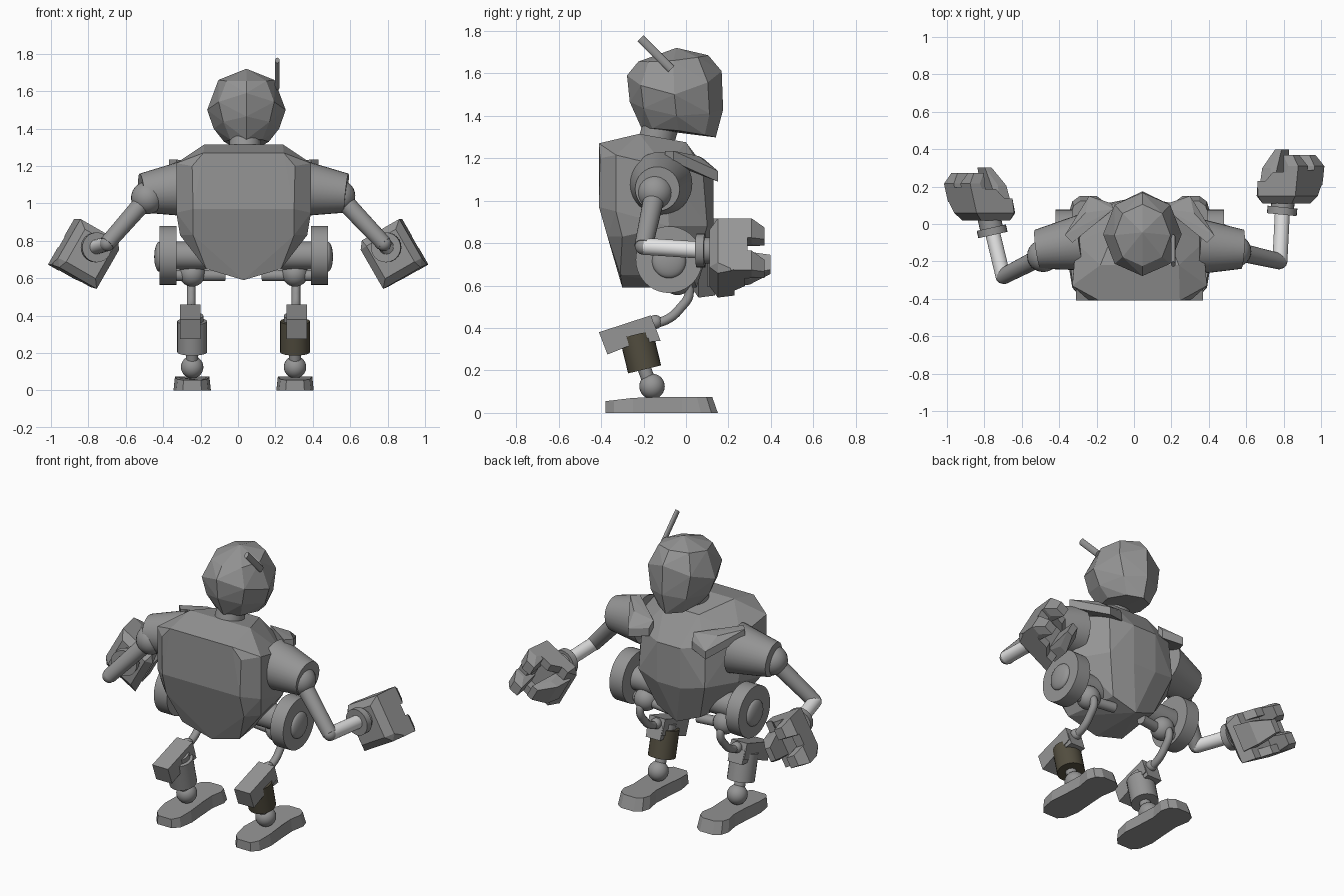
import bpy, bmesh, math
from mathutils import Vector, Matrix

cube = bpy.data.objects.get("Cube")
if cube:
    bpy.data.objects.remove(cube, do_unlink=True)


def material(name, rgb):
    m = bpy.data.materials.new(name)
    m.use_nodes = True
    m.diffuse_color = (*rgb, 1)
    m.node_tree.nodes["Principled BSDF"].inputs["Base Color"].default_value = (*rgb, 1)
    return m


GREY = material("steel grey", (0.3, 0.3, 0.3))
WHITE = material("pale white", (0.8, 0.8, 0.8))
BROWN = material("dark brown", (0.085, 0.075, 0.05))
CX = 0.03  # body centre line


def finish(name, bm, mat=GREY, smooth=False):
    bmesh.ops.recalc_face_normals(bm, faces=bm.faces)
    me = bpy.data.meshes.new(name)
    bm.to_mesh(me)
    bm.free()
    me.materials.append(mat)
    if smooth:
        for p in me.polygons:
            p.use_smooth = True
        me.set_sharp_from_angle(angle=math.radians(35))
    ob = bpy.data.objects.new(name, me)
    bpy.context.collection.objects.link(ob)
    return ob


def hull(name, pts, mat=GREY):
    bm = bmesh.new()
    for p in pts:
        bm.verts.new(p)
    res = bmesh.ops.convex_hull(bm, input=bm.verts)
    junk = [g for g in res["geom_interior"] if isinstance(g, bmesh.types.BMVert)]
    bmesh.ops.delete(bm, geom=junk, context='VERTS')
    bmesh.ops.dissolve_limit(bm, angle_limit=0.06, verts=bm.verts, edges=bm.edges)
    return finish(name, bm, mat)


def rod(name, a, b, r1, r2=None, mat=GREY, sides=24):
    a, b = Vector(a), Vector(b)
    d = b - a
    bm = bmesh.new()
    m = Matrix.Translation((a + b) / 2) @ d.to_track_quat('Z', 'Y').to_matrix().to_4x4()
    bmesh.ops.create_cone(bm, cap_ends=True, segments=sides, radius1=r1,
                          radius2=r1 if r2 is None else r2, depth=d.length, matrix=m)
    return finish(name, bm, mat, True)


def ball(name, c, r, squash=1):
    bm = bmesh.new()
    m = Matrix.Translation(c) @ Matrix.Diagonal((squash, 1, 1, 1))
    bmesh.ops.create_uvsphere(bm, u_segments=24, v_segments=14, radius=r, matrix=m)
    return finish(name, bm, GREY, True)


def tube(name, pts, r):
    cu = bpy.data.curves.new(name, 'CURVE')
    cu.dimensions = '3D'
    cu.bevel_depth = r
    cu.bevel_resolution = 3
    cu.use_fill_caps = True
    s = cu.splines.new('BEZIER')
    s.bezier_points.add(len(pts) - 1)
    for bp, p in zip(s.bezier_points, pts):
        bp.co = p
        bp.handle_left_type = bp.handle_right_type = 'AUTO'
    cu.materials.append(GREY)
    ob = bpy.data.objects.new(name, cu)
    bpy.context.collection.objects.link(ob)


# Head: faceted rings of eight points
head = [(0.045, -0.045, 1.72)]
for rx, cy, ry, z, tilt, wave in [(.15, -.06, .165, 1.66, .015, .01),
                                  (.21, -.055, .223, 1.5, .01, .1),
                                  (.175, -.045, .22, 1.4, -.018, .047),
                                  (.12, -.035, .175, 1.33, -.022, -.01)]:
    for i in range(8):
        c, s = math.cos(i * math.pi / 4), math.sin(i * math.pi / 4)
        head.append((.045 + rx * c, cy + ry * s, z + tilt * s + wave * s * s))
hull("head", head)
rod("neck", (.035, -.15, 1.25), (.04, -.11, 1.38), .085)
antenna = rod("antenna", (0, -.07, 1.62), (0, -.215, 1.765), .02, sides=12)
antenna.scale.x = 0.6
antenna.location.x = 0.21

# Torso: mirrored faceted shell
half = [(.215, -.41, 1.27), (.275, -.405, 1.2), (.36, -.33, 1.215), (.27, -.41, .97),
        (.36, -.33, .95), (.34, -.3, .83), (.27, -.37, .83), (.2, -.31, .65),
        (0, -.3, .59), (.21, -.22, 1.315), (.12, 0, 1.275), (.34, -.1, 1.16),
        (.34, -.08, .88), (.22, .08, 1.13), (.23, .1, .88), (.08, .13, 1.1),
        (.08, .13, .85), (.15, .03, .65), (0, .05, .59)]
hull("torso", [(CX + s * x, y, z) for s in (-1, 1) for x, y, z in half])


def hand(side, wrist, axis):
    """Cupped claw; u runs out from the wrist, v and w span the palm."""
    u = Vector(axis).normalized()
    v, w = Vector((side * .5, 0, -.87)), Vector((side * .87, 0, .5))
    o = Vector(wrist)

    def block(name, layers):
        hull(name, [o + u * d + v * b + w * c
                    for d, v0, v1, w0, w1 in layers for b in (v0, v1) for c in (w0, w1)])

    tag = "left" if side > 0 else "right"
    block(tag + "_palm", [(0, -.1, .1, -.09, .09), (.04, -.14, .1, -.1, .13),
                          (.04, -.1, .14, -.13, .1), (.12, -.14, .14, -.11, .13)])
    block(tag + "_knuckles", [(.1, -.14, .14, .05, .13), (.18, -.13, .13, .07, .13)])
    for sg, n in ((-1, "upper"), (1, "lower")):
        lo, hi = sorted((sg * .035, sg * .14))
        block(f"{tag}_{n}_finger", [(.12, lo, hi, .05, .13), (.2, lo, hi, .07, .13),
                                    (.26, lo + .02, hi - .02, .02, .08)])
        lo, hi = sorted((sg * .09, sg * .14))
        block(f"{tag}_{n}_palm_edge", [(.1, lo, hi, -.08, .1), (.17, lo, hi, -.02, .1)])
    block(tag + "_thumb", [(.08, -.08, .08, -.13, -.05), (.19, -.07, .07, -.13, -.08),
                           (.29, -.04, .04, -.08, -.04)])


def arm(side, inner, outer, joint, elbow, wrist, axis, centre):
    tag = "left" if side > 0 else "right"
    rod(tag + "_shoulder", inner, outer, .15, .105, sides=32)
    ball(tag + "_shoulder_ball", joint, .087)
    rod(tag + "_upper_arm", joint, elbow, .05, .043)
    rod(tag + "_forearm", elbow, wrist, .04, mat=WHITE)
    ball(tag + "_elbow", elbow, .04)
    w, a = Vector(wrist), Vector(axis).normalized()
    rod(tag + "_wrist_cuff", w - a * .05, w - a * .01, .08)
    rod(tag + "_wrist", w - a * .02, w + a * .06, .062)
    hand(side, centre, axis)


arm(1, (.34, -.12, 1.08), (.58, -.135, 1.055), (.54, -.145, 1.04),
    (.78, -.2, .785), (.795, .1, .765), (.1, 1, 0), (.815, .11, .73))
arm(-1, (-.28, -.1, 1.08), (-.515, -.135, 1.055), (-.485, -.17, 1.03),
    (-.7, -.28, .785), (-.765, -.01, .765), (-.22, 1, 0), (-.79, .02, .73))

for side, tag in ((1, "left"), (-1, "right")):
    def at(x, y, z):
        return (CX + side * x, y, z)

    # Back shoulder slab
    slab = [(.40, -.06, 1.235), (.36, -.1, 1.235), (.27, .15, 1.14), (.15, .11, 1.16),
            (.29, .06, 1.21), (.14, .08, 1.2)]
    hull(tag + "_shoulder_pad", [at(x, y, z - d) for x, y, z in slab for d in (0, .05)])

    # Hip wheel with hub, axle and ball
    rod(tag + "_hip_wheel", at(.36, -.08, .722), at(.45, -.08, .722), .157, sides=40)
    ball(tag + "_wheel_hub", at(.45, -.08, .715), .08, .35)
    rod(tag + "_hip_axle", at(.1, -.08, .722), at(.4, -.08, .722), .075)
    rod(tag + "_hip_pin", at(.1, -.02, .615), at(.38, -.06, .615), .03)
    ball(tag + "_hip_ball", at(.275, -.04, .625), .07)

    # Bent thigh rod
    path = [(-.02, .63), (.015, .57), (-.03, .49), (-.09, .44), (-.18, .415)]
    tube(tag + "_thigh", [at(.28, y, z) for y, z in path], .023)
    ball(tag + "_knee_socket", at(.28, -.145, .428), .033)

    # Knee guard and bracket
    guard = [(-.41, .38), (-.165, .46), (-.135, .37), (-.37, .275)]
    hull(tag + "_knee_guard", [at(x, y, z) for y, z in guard for x in (.23, .34)])
    bracket = [(-.25, .42), (-.15, .42), (-.12, .34), (-.21, .33)]
    hull(tag + "_knee_bracket", [at(x, y, z) for y, z in bracket for x in (.235, .335)])

    # Shin drum, post and ankle
    rod(tag + "_shin_collar", at(.275, -.24, .4), at(.275, -.22, .34), .06)
    rod(tag + "_shin_drum", at(.275, -.235, .37), at(.275, -.195, .205), .08,
        mat=BROWN if side > 0 else GREY)
    rod(tag + "_shin_post", at(.275, -.21, .25), at(.275, -.165, .12), .032)
    ball(tag + "_ankle", at(.275, -.16, .125), .06)

    # Sole with a pinched waist
    side_line = [(-.38, .05), (-.34, .085), (-.25, .1), (-.12, .09), (-.02, .085),
                 (.07, .1), (.12, .085), (.15, .045)]
    loop = side_line + [(y, -x) for y, x in reversed(side_line)]
    bm = bmesh.new()
    low = [bm.verts.new(at(.275 + x, y, 0)) for y, x in loop]
    top = [bm.verts.new(at(.275 + x * .92, -.115 + (y + .115) * (.9 if y > 0 else 1),
                           min(.075, .055 + (y + .38) * .12))) for y, x in loop]
    bm.faces.new(low)
    bm.faces.new(top)
    for i in range(len(loop)):
        j = (i + 1) % len(loop)
        bm.faces.new((low[i], low[j], top[j], top[i]))
    finish(tag + "_foot", bm)
